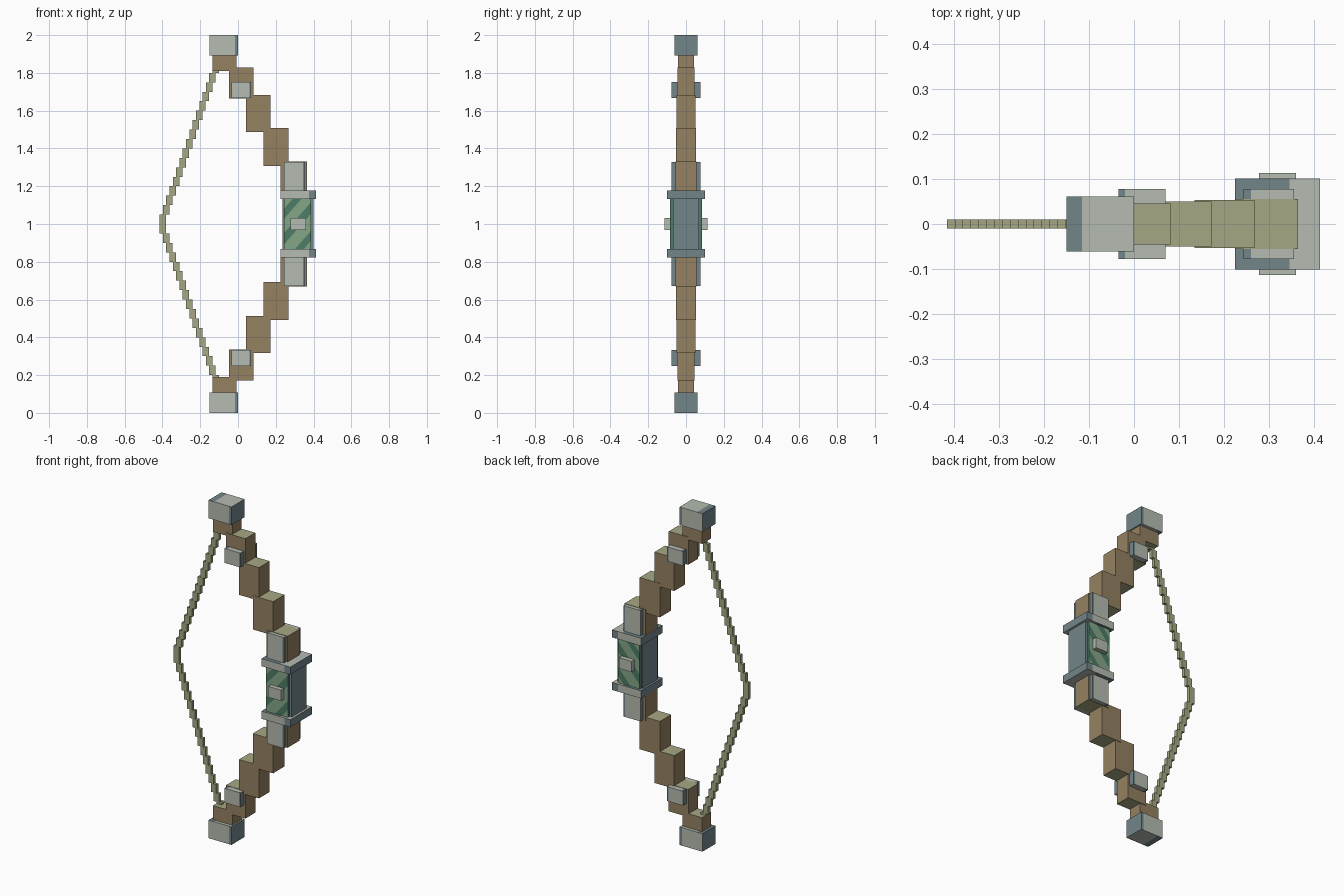
import bpy, bmesh
from mathutils import Vector

cube = bpy.data.objects.get("Cube")
if cube:
    bpy.data.objects.remove(cube, do_unlink=True)


def material(name, rgb):
    m = bpy.data.materials.new(name)
    m.use_nodes = True
    m.diffuse_color = (*rgb, 1)
    m.node_tree.nodes["Principled BSDF"].inputs["Base Color"].default_value = (*rgb, 1)
    return m


LIGHT = material("pale grey metal", (0.46, 0.5, 0.44))
SLATE = material("slate metal", (0.17, 0.235, 0.25))
BROWN = material("brown wood", (0.3, 0.22, 0.12))
OLIVE = material("pale olive", (0.38, 0.39, 0.23))
GREEN = material("light green", (0.23, 0.39, 0.25))
DARK = material("dark green", (0.075, 0.2, 0.135))


def box(name, xs, ys, zs, mats, rule=None, cuts=()):
    """Box between ranges; cuts are (point, normal) planes that split its faces."""
    bm = bmesh.new()
    bmesh.ops.create_cube(bm, size=1)
    for v in bm.verts:
        v.co = Vector([(r[0] + r[1]) / 2 + c * (r[1] - r[0])
                       for c, r in zip(v.co, (xs, ys, zs))])
    for point, normal in cuts:
        bmesh.ops.bisect_plane(bm, geom=bm.verts[:] + bm.edges[:] + bm.faces[:],
                               plane_co=point, plane_no=normal)
    bm.normal_update()
    if rule:
        for f in bm.faces:
            f.material_index = rule(f.normal, f.calc_center_median())
    me = bpy.data.meshes.new(name)
    bm.to_mesh(me)
    bm.free()
    for m in mats:
        me.materials.append(m)
    ob = bpy.data.objects.new(name, me)
    bpy.context.collection.objects.link(ob)
    return ob


def zrange(a, b, side):
    """Range of heights, mirrored about the middle of the bow for the lower half."""
    return (a, b) if side > 0 else (2 - b, 2 - a)


def metal(name, xs, ys, zs, front_end, top_start):
    """Pale front and back with a slate edge; top pale beyond top_start."""
    def rule(n, c):
        if abs(n.y) > 0.5:
            return int(c.x > front_end)
        if abs(n.z) > 0.5:
            return int(c.x < top_start)
        return 1
    return box(name, xs, ys, zs, [LIGHT, SLATE], rule,
               [((x, 0, 0), (1, 0, 0)) for x in (front_end, top_start)])


def wood_rule(n, c):
    return int(abs(n.z) > 0.5)


# Wooden limb blocks: x range, half depth, z range
limbs = [
    ((-0.135, -0.008), 0.042, (1.81, 1.9)),
    ((-0.047, 0.081), 0.046, (1.665, 1.828)),
    ((0.042, 0.172), 0.05, (1.487, 1.683)),
    ((0.134, 0.267), 0.053, (1.308, 1.508)),
    ((0.225, 0.364), 0.056, (1.15, 1.33)),
]

for side, word in ((1, "upper"), (-1, "lower")):
    for i, (xs, d, zs) in enumerate(limbs):
        box(f"{word}_limb_{i + 1}", xs, (-d, d), zrange(*zs, side),
            [BROWN, OLIVE], wood_rule)
    # Metal tip and grip collar
    metal(f"{word}_tip", (-0.15, 0), (-0.061, 0.061), zrange(1.893, 2, side), -0.015, -0.115)
    metal(f"{word}_collar", (0.224, 0.413), (-0.101, 0.101),
          zrange(1.133, 1.178, side), 0.375, 0.345)
    # Side plates on the limbs
    for s, face in ((-1, "front"), (1, "back")):
        def depth(a, b):
            return tuple(sorted((s * a, s * b)))
        metal(f"{word}_{face}_clamp", (-0.034, 0.07), depth(0.04, 0.078),
              zrange(1.667, 1.752, side), 0.06, -0.02)
        metal(f"{word}_{face}_brace", (0.243, 0.355), depth(0.05, 0.078),
              zrange(1.15, 1.328, side), 0.345, 0.26)

# Grip core
box("grip_core", (0.236, 0.4), (-0.07, 0.07), (0.85, 1.15), [SLATE])


# Green grip panels with diagonal bands
SLANT = Vector((-0.75, 0, 0.66)).normalized()
MID = Vector((0.312, 0, 1))
EDGES = (-0.115, -0.08, -0.02, 0.02, 0.07, 0.105)


def band_rule(n, c):
    if abs(n.y) < 0.5:
        return 1
    d = (c - MID).dot(SLANT)
    return sum(d > e for e in EDGES) % 2


band_cuts = [(MID + SLANT * e, SLANT) for e in EDGES]
for s, face in ((-1, "front"), (1, "back")):
    ys = sorted((s * 0.06, s * 0.086))
    box(f"{face}_grip_panel", (0.243, 0.386), ys, (0.86, 1.14),
        [GREEN, DARK], band_rule, band_cuts)
    ys = sorted((s * 0.08, s * 0.113))
    box(f"{face}_grip_stud", (0.277, 0.36), ys, (0.968, 1.032), [LIGHT])

# Stepped bowstring
box("string_middle", (-0.415, -0.38), (-0.01, 0.01), (0.95, 1.05), [OLIVE])
for side, word in ((1, "upper"), (-1, "lower")):
    for i in range(1, 17):
        x = -0.415 + 0.0175 * i
        z = 1.05 + 0.05 * (i - 1)
        box(f"{word}_string_{i}", (x, x + 0.034), (-0.01, 0.01),
            zrange(z, z + 0.05, side), [OLIVE])
